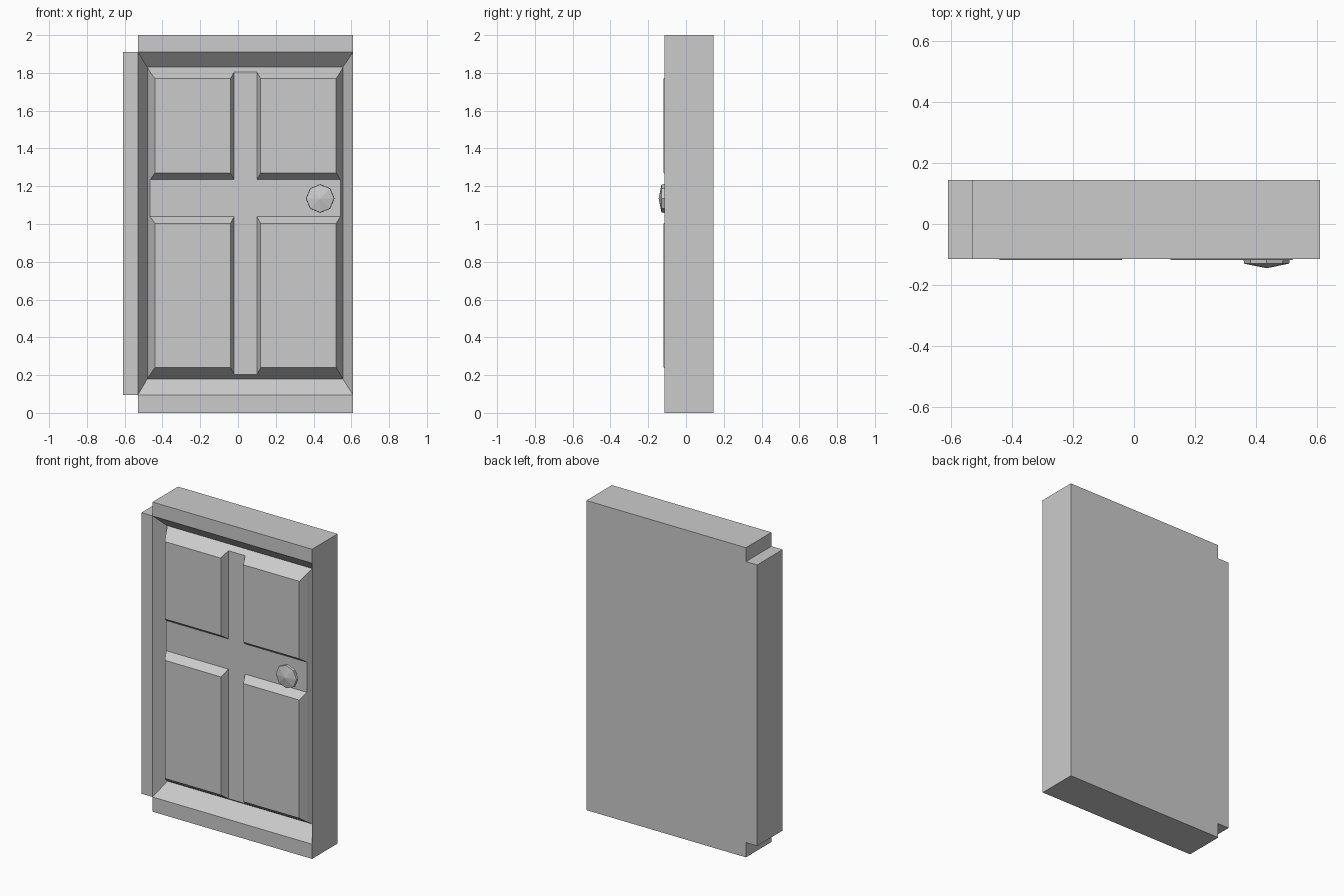
import bpy, bmesh
from math import cos, sin, pi

if "Cube" in bpy.data.objects:
    bpy.data.objects.remove(bpy.data.objects["Cube"])

FRONT, BACK = -0.115, 0.145
GROOVE, MID, FACE = -0.035, -0.07, -0.118


def build(name, polys, check, sign):
    """Mesh from point loops; face number `check` must point along sign*y."""
    bm = bmesh.new()
    faces = [bm.faces.new([bm.verts.new(p) for p in poly]) for poly in polys]
    bmesh.ops.remove_doubles(bm, verts=bm.verts[:], dist=1e-5)
    bmesh.ops.recalc_face_normals(bm, faces=bm.faces[:])
    bm.normal_update()
    if faces[check].normal.y * sign < 0:
        bmesh.ops.reverse_faces(bm, faces=bm.faces[:])
    mesh = bpy.data.meshes.new(name)
    bm.to_mesh(mesh)
    bm.free()
    ob = bpy.data.objects.new(name, mesh)
    bpy.context.collection.objects.link(ob)
    return ob


def at(loop, y):
    return [(x, y, z) for x, z in loop]


def rect(x0, x1, z0, z1):
    return [(x0, z0), (x1, z0), (x1, z1), (x0, z1)]


def bridge(a, b):
    """Quads between two closed loops of equal length."""
    n = len(a)
    return [[a[i], a[(i + 1) % n], b[(i + 1) % n], b[i]] for i in range(n)]


# Door frame: notched slab with a hinge strip on the left and a splayed opening
L, R, H, Z0, Z1 = -0.53, 0.61, -0.61, 0.095, 1.91
outline = [(L, 0), (R, 0), (R, Z0), (R, Z1), (R, 2), (L, 2),
           (L, Z1), (H, Z1), (H, Z0), (L, Z0)]
opening = rect(L, R, Z0, Z1)
groove = rect(-0.48, 0.555, 0.18, 1.83)
polys = [at(outline, BACK)]
polys += bridge(at(outline, FRONT), at(outline, BACK))
polys += [at(r, FRONT) for r in (rect(L, R, 0, Z0), rect(L, R, Z1, 2), rect(H, L, Z0, Z1))]
polys += bridge(at(opening, FRONT), at(groove, GROOVE))
build("door_frame", polys, 0, 1)

# Door leaf: 3 x 3 grid, raised bevelled panels in the corners, flat cross between
xs = [-0.465, -0.02, 0.10, 0.542]
zs = [0.203, 1.04, 1.235, 1.805]
px = {0: (-0.44, -0.04), 2: (0.12, 0.52)}
pz = {0: (0.24, 1.003), 2: (1.27, 1.77)}
polys = [at(rect(xs[1], xs[2], zs[1], zs[2]), MID)]
for i in range(3):
    for j in range(3):
        cell = at(rect(xs[i], xs[i + 1], zs[j], zs[j + 1]), MID)
        if i != 1 and j != 1:
            top = at(rect(*px[i], *pz[j]), FACE)
            polys += bridge(cell, top) + [top]
        elif (i, j) != (1, 1):
            polys.append(cell)
# outer bevel from the groove up to the grid border
sides = [[(x, zs[0]) for x in xs], [(xs[3], z) for z in zs],
         [(x, zs[3]) for x in xs[::-1]], [(xs[0], z) for z in zs[::-1]]]
for k, side in enumerate(sides):
    polys.append(at([groove[k], groove[(k + 1) % 4]], GROOVE) + at(side[::-1], MID))
build("door_leaf", polys, 0, -1)

# Doorknob: eight-sided, flat-shaded
rings = []
for r, y in [(0.035, MID), (0.035, -0.095), (0.076, -0.114), (0.074, -0.13)]:
    rings.append([(0.435 + r * cos(k * pi / 4), y, 1.135 + r * sin(k * pi / 4))
                  for k in range(8)])
polys = [[rings[3][k], rings[3][(k + 1) % 8], (0.435, -0.145, 1.135)] for k in range(8)]
for a, b in zip(rings, rings[1:]):
    polys += bridge(a, b)
build("doorknob", polys, 0, -1)
